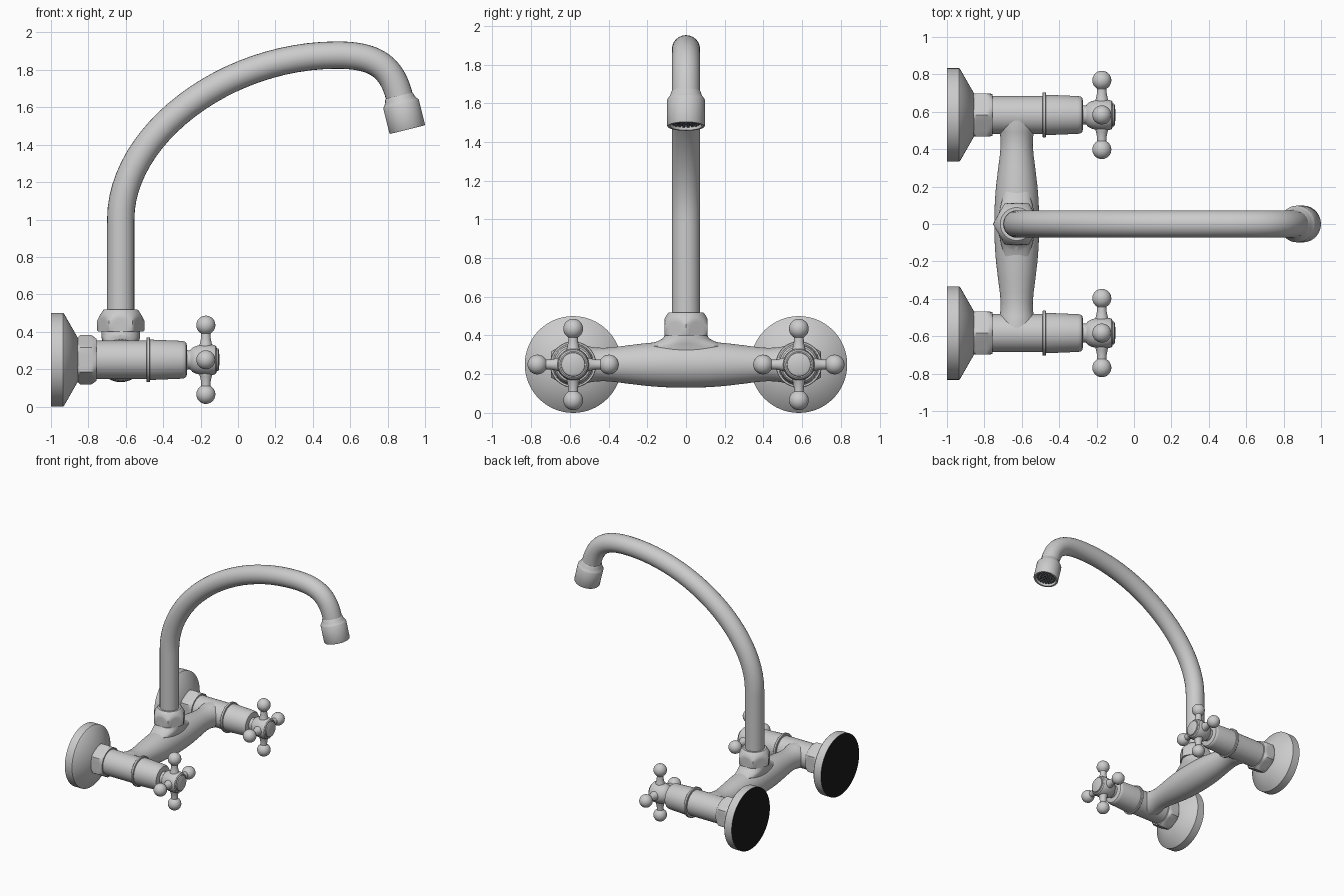
import bpy, bmesh
from math import sin, cos, pi, radians
from mathutils import Vector, Quaternion, Matrix

if "Cube" in bpy.data.objects:
    bpy.data.objects.remove(bpy.data.objects["Cube"])

VY, VZ, CX = 0.583, 0.25, -0.627   # valve offset, valve height, mixer column x


def material(name, rgb):
    m = bpy.data.materials.new(name)
    m.diffuse_color = (*rgb, 1)
    m.use_nodes = True
    m.node_tree.nodes["Principled BSDF"].inputs["Base Color"].default_value = m.diffuse_color
    return m


DARK = material("dark", (0.01, 0.01, 0.01))
SCREEN = material("screen", (0.12, 0.13, 0.16))


def finish(name, bm, mat=None):
    bmesh.ops.recalc_face_normals(bm, faces=bm.faces)
    me = bpy.data.meshes.new(name)
    bm.to_mesh(me)
    bm.free()
    ob = bpy.data.objects.new(name, me)
    bpy.context.collection.objects.link(ob)
    if mat:
        me.materials.append(mat)
    return ob


def add_lathe(bm, profile, origin, axis, seg=48, flat=None, phase=0.0):
    """Revolve (height, radius) points; flat = apothem of a hexagon that trims the radius."""
    axis = Vector(axis).normalized()
    q = Quaternion() if axis.z > 0.999 else axis.to_track_quat('Z', 'Y')
    origin = Vector(origin)
    rings = []
    for h, r in profile:
        if r == 0:
            rings.append([bm.verts.new(origin + q @ Vector((0, 0, h)))])
            continue
        ring = []
        for i in range(seg):
            a = 2 * pi * i / seg
            rr = r
            if flat:
                rr = min(r, flat / cos((a - phase + 1e-6) % (pi / 3) - pi / 6))
            ring.append(bm.verts.new(origin + q @ Vector((rr * cos(a), rr * sin(a), h))))
        rings.append(ring)
    for a, b in zip(rings, rings[1:]):
        for i in range(seg):
            j = (i + 1) % seg
            if len(a) == 1:
                bm.faces.new((a[0], b[j], b[i]))
            elif len(b) == 1:
                bm.faces.new((a[i], a[j], b[0]))
            else:
                bm.faces.new((a[i], a[j], b[j], b[i]))


def lathe(name, profile, origin, axis, mat=None, **kw):
    bm = bmesh.new()
    add_lathe(bm, profile, origin, axis, **kw)
    return finish(name, bm, mat)


X, Z = (1, 0, 0), (0, 0, 1)

# Handle arm: tapered rod ending in a ball
arm = [(0.03, 0.038), (0.075, 0.036), (0.09, 0.031), (0.115, 0.026), (0.14, 0.025)]
arm += [(0.185 - 0.051 * cos(t), 0.051 * sin(t))
        for t in [radians(30 + 150 * i / 12) for i in range(12)]] + [(0.236, 0)]

for side, y in (("left", -VY), ("right", VY)):
    o = (0, y, VZ)
    # Wall flange and its dark back
    lathe(f"wall_flange_{side}", [(-1, 0.249), (-1, 0.25), (-0.935, 0.25), (-0.93, 0.246),
          (-0.855, 0.115), (-0.85, 0)], o, X, seg=64)
    lathe(f"wall_flange_back_{side}", [(-1, 0), (-1, 0.249)], o, X, DARK, seg=64)
    # Hex coupling nut
    lathe(f"coupling_nut_{side}", [(-0.86, 0), (-0.86, 0.115), (-0.852, 0.124), (-0.842, 0.133),
          (-0.785, 0.133), (-0.772, 0.124), (-0.757, 0.112), (-0.755, 0)],
          o, X, flat=0.115, phase=pi / 6)
    # Valve body with collar ring and tapered bonnet
    lathe(f"valve_body_{side}", [(-0.76, 0), (-0.76, 0.102), (-0.49, 0.102), (-0.49, 0.117),
          (-0.487, 0.12), (-0.473, 0.12), (-0.47, 0.117), (-0.47, 0.108), (-0.3, 0.101),
          (-0.285, 0.098), (-0.277, 0.091), (-0.274, 0.08), (-0.274, 0)], o, X)
    # Handle hub with stem and front cap
    lathe(f"handle_hub_{side}", [(-0.29, 0.055), (-0.262, 0.05), (-0.255, 0.052), (-0.245, 0.064),
          (-0.225, 0.074), (-0.195, 0.081), (-0.165, 0.083), (-0.135, 0.081), (-0.12, 0.076),
          (-0.114, 0.068), (-0.114, 0.062), (-0.106, 0.06), (-0.101, 0.05), (-0.099, 0)], o, X)
    # Four cross arms
    bm = bmesh.new()
    for d in ((0, 1, 0), (0, -1, 0), (0, 0, 1), (0, 0, -1)):
        add_lathe(bm, arm, (-0.172, y, VZ), d, seg=24)
    finish(f"handle_cross_{side}", bm)

# Crossbar swelling toward the middle
half = [(0.0, 0.12), (0.06, 0.119), (0.12, 0.117), (0.2, 0.111), (0.3, 0.099), (0.37, 0.09),
        (0.42, 0.086), (0.46, 0.087), (0.49, 0.091), (0.52, 0.098), (VY, 0.098)]
lathe("crossbar", [(-h, r) for h, r in half[:0:-1]] + half, (CX, 0, VZ), (0, 1, 0))

# Neck blending sideways into the crossbar
neck = lathe("neck", [(0.3, 0.09), (0.345, 0.096), (0.358, 0.1), (0.37, 0.103), (0.385, 0.104),
             (0.41, 0.104), (0.41, 0)], (CX, 0, 0), Z)
for v in neck.data.vertices:
    v.co.y *= 1 + 1.3 * (max(0, 0.405 - v.co.z) / 0.06) ** 2 if v.co.z > 0.34 else 2.3

# Hex spout nut with tapered top
lathe("spout_nut", [(0.4, 0), (0.4, 0.12), (0.408, 0.128), (0.455, 0.128), (0.47, 0.121),
      (0.485, 0.113), (0.5, 0.104), (0.515, 0.094), (0.52, 0.088), (0.52, 0)],
      (CX, 0, 0), Z, flat=0.111)

# Curved spout tube: (point, incoming handle, outgoing handle) in x, z
path = [((CX, 0.48), (CX, 0.4), (CX, 0.65)),
        ((CX, 1.0), (CX, 0.85), (CX, 1.45)),
        ((0.53, 1.879), (-0.07, 1.879), (0.73, 1.879)),
        ((0.862, 1.66), (0.82, 1.82), (0.89, 1.55))]
cu = bpy.data.curves.new("spout_path", 'CURVE')
cu.dimensions = '3D'
cu.bevel_depth, cu.bevel_resolution, cu.resolution_u = 0.073, 10, 24
cu.use_fill_caps = True
sp = cu.splines.new('BEZIER')
sp.bezier_points.add(len(path) - 1)
for bp, pts in zip(sp.bezier_points, path):
    bp.handle_left_type = bp.handle_right_type = 'FREE'
    bp.co, bp.handle_left, bp.handle_right = [(x, 0, z) for x, z in pts]
spout = bpy.data.objects.new("spout", cu)
bpy.context.collection.objects.link(spout)
bpy.ops.object.select_all(action='DESELECT')
spout.select_set(True)
bpy.context.view_layer.objects.active = spout
bpy.ops.object.convert(target='MESH')

# Aerator cup with a recessed mouth
tip, down = (0.86, 0, 1.665), Vector((0.24, 0, -0.97)).normalized()
lathe("aerator", [(0, 0.07), (0.01, 0.078), (0.025, 0.081), (0.045, 0.095), (0.05, 0.098),
      (0.185, 0.098), (0.19, 0.095), (0.19, 0.082), (0.165, 0.08), (0.165, 0)], tip, down)

# Aerator screen: rings of small pegs
bm = bmesh.new()
side_a = Vector((0, 1, 0))
side_b = down.cross(side_a)
for ring, count in enumerate((1, 6, 12, 18)):
    for i in range(count):
        a, r = 2 * pi * i / count, 0.022 * ring
        p = Vector(tip) + side_a * r * cos(a) + side_b * r * sin(a)
        add_lathe(bm, [(0.16, 0.007), (0.178, 0.007), (0.178, 0)], p, down, seg=8)
finish("aerator_screen", bm, SCREEN)

# Smooth shading with crisp edges
bpy.ops.object.select_all(action='SELECT')
bpy.context.view_layer.objects.active = neck
bpy.ops.object.shade_smooth_by_angle(angle=radians(32))
